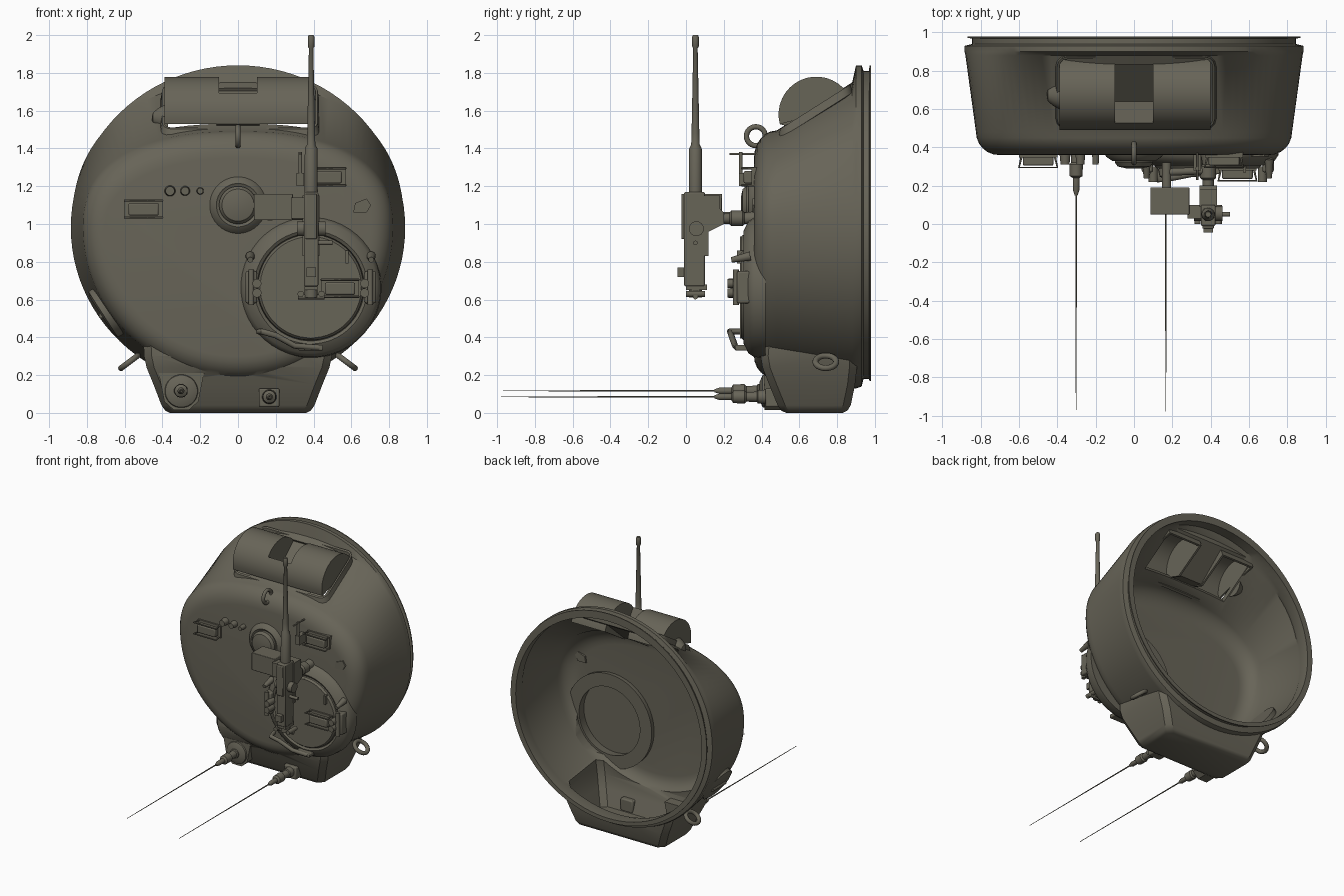
import bpy, bmesh, math
from mathutils import Vector

if "Cube" in bpy.data.objects:
    bpy.data.objects.remove(bpy.data.objects["Cube"], do_unlink=True)

olive = bpy.data.materials.new("olive drab")
olive.use_nodes = True
COLOUR = (0.137, 0.128, 0.097, 1)
olive.diffuse_color = COLOUR
olive.node_tree.nodes["Principled BSDF"].inputs["Base Color"].default_value = COLOUR


def finish(ob, angle=35):
    ob.data.materials.clear()
    ob.data.materials.append(olive)
    bpy.ops.object.select_all(action="DESELECT")
    ob.select_set(True)
    bpy.context.view_layer.objects.active = ob
    bpy.ops.object.shade_smooth_by_angle(angle=math.radians(angle))
    return ob


def loft(name, rings, closed=False):
    """Skin a list of point rings; cap the ends unless the rings form a loop."""
    bm = bmesh.new()
    vs = [[bm.verts.new(p) for p in ring] for ring in rings]
    n = len(vs[0])
    pairs = list(zip(vs, vs[1:])) + ([(vs[-1], vs[0])] if closed else [])
    for a, b in pairs:
        for i in range(n):
            bm.faces.new((a[i], a[(i + 1) % n], b[(i + 1) % n], b[i]))
    if not closed:
        bm.faces.new(vs[0])
        bm.faces.new(vs[-1])
    bmesh.ops.recalc_face_normals(bm, faces=bm.faces)
    me = bpy.data.meshes.new(name)
    bm.to_mesh(me)
    bm.free()
    ob = bpy.data.objects.new(name, me)
    bpy.context.collection.objects.link(ob)
    return finish(ob)


def lathe(name, origin, axis, profile, seg=24, closed=False):
    """Turn (distance, radius) pairs round an axis."""
    q = Vector(axis).to_track_quat("Z", "Y")
    rings = []
    for d, r in profile:
        angles = [2 * math.pi * (i + 0.5) / seg for i in range(seg)]
        rings.append([Vector(origin) + q @ Vector((r * math.cos(a), r * math.sin(a), d)) for a in angles])
    return loft(name, rings, closed)


def rod(name, p0, p1, r, r1=None, seg=12):
    d = Vector(p1) - Vector(p0)
    return lathe(name, p0, d, [(0, r), (d.length, r if r1 is None else r1)], seg)


def prism(name, yz, x0, x1):
    return loft(name, [[(x, y, z) for y, z in yz] for x in (x0, x1)])


def box(name, x, y, z, bevel=0.0, tilt=0.0):
    """Box from (low, high) ranges."""
    bpy.ops.mesh.primitive_cube_add(size=1, location=[sum(r) / 2 for r in (x, y, z)], rotation=(tilt, 0, 0))
    ob = bpy.context.object
    ob.name = name
    ob.scale = [r[1] - r[0] for r in (x, y, z)]
    bpy.ops.object.transform_apply(location=False, rotation=False, scale=True)
    if bevel:
        m = ob.modifiers.new("bevel", "BEVEL")
        m.width, m.segments = bevel, 2
    return finish(ob)


def tube(name, pts, r):
    cu = bpy.data.curves.new(name, "CURVE")
    cu.dimensions, cu.bevel_depth, cu.bevel_resolution = "3D", r, 2
    cu.use_fill_caps = True
    sp = cu.splines.new("POLY")
    sp.points.add(len(pts) - 1)
    for p, c in zip(sp.points, pts):
        p.co = (*c, 1)
    ob = bpy.data.objects.new(name, cu)
    bpy.context.collection.objects.link(ob)
    bpy.ops.object.select_all(action="DESELECT")
    ob.select_set(True)
    bpy.context.view_layer.objects.active = ob
    bpy.ops.object.convert(target="MESH")
    return finish(bpy.context.object, 60)


def ring(name, centre, axis, major, minor):
    q = Vector(axis).to_track_quat("Z", "Y")
    bpy.ops.mesh.primitive_torus_add(location=centre, rotation=q.to_euler(), major_radius=major,
                                     minor_radius=minor, major_segments=24, minor_segments=10)
    bpy.context.object.name = name
    return finish(bpy.context.object, 60)


def boolean(target, tool, op):
    m = target.modifiers.new(op, "BOOLEAN")
    m.object, m.operation, m.solver = tool, op, "EXACT"
    bpy.context.view_layer.objects.active = target
    bpy.ops.object.modifier_apply(modifier=m.name)
    bpy.data.objects.remove(tool, do_unlink=True)


# Turret body: round sections, flattened towards the sloped front
def section(y, rx, top, bottom, power=2.0, seg=96):
    pts, zc = [], 0.98
    for i in range(seg):
        a = 2 * math.pi * i / seg
        c, s = math.cos(a), math.sin(a)
        e = 2 / power if s > 0 else 1
        h = top - zc if s > 0 else zc - bottom
        pts.append((rx * math.copysign(abs(c) ** e, c), y, zc + h * math.copysign(abs(s) ** e, s)))
    return pts


def rounded_edge(y, depth, rx, top, bottom, inset):
    """Quarter-round from the flat roof to the side wall."""
    out = []
    for k in range(7):
        t = math.radians(15 * k)
        d = inset * (1 - math.sin(t))
        out.append((y + depth * (1 - math.cos(t)), rx - d, top - d * 1.2, bottom + d, 2.2 + 0.2 * k / 6))
    return out


outer = rounded_edge(0.36, 0.12, 0.825, 1.495, 0.18, 0.12) + [
    (0.88, 0.88, 1.75, 0.13, 2.3), (0.90, 0.885, 1.84, 0.13), (0.93, 0.885, 1.84, 0.14), (0.94, 0.845, 1.81, 0.18),
    (0.968, 0.845, 1.81, 0.18), (0.972, 0.87, 1.84, 0.17), (0.98, 0.87, 1.84, 0.17)]
inner = rounded_edge(0.385, 0.12, 0.79, 1.46, 0.215, 0.12) + [
    (0.86, 0.84, 1.71, 0.19, 2.3), (0.90, 0.825, 1.78, 0.20), (1.05, 0.825, 1.78, 0.20)]


# Bustle: tapered block lofted upwards with clipped corners
def bustle_ring(z, hx, y0, y1, c=0.04):
    return [(-hx, y0 + c, z), (-hx + c, y0, z), (hx - c, y0, z), (hx, y0 + c, z),
            (hx, y1 - c, z), (hx - c, y1, z), (-hx + c, y1, z), (-hx, y1 - c, z)]


turret = loft("turret_body", [section(*s) for s in outer])
boolean(turret, loft("bustle", [bustle_ring(*s) for s in (
    (0.0, 0.36, 0.53, 0.83), (0.012, 0.385, 0.505, 0.855), (0.04, 0.405, 0.485, 0.872), (0.15, 0.447, 0.44, 0.895),
    (0.24, 0.484, 0.405, 0.905), (0.30, 0.497, 0.395, 0.905), (0.36, 0.50, 0.40, 0.905), (0.45, 0.50, 0.45, 0.905))]), "UNION")
boolean(turret, loft("cavity", [section(*s) for s in inner]), "DIFFERENCE")
boolean(turret, loft("bustle_cavity", [bustle_ring(*s) for s in (
    (0.03, 0.37, 0.52, 0.84), (0.15, 0.415, 0.475, 0.865), (0.24, 0.45, 0.44, 0.87), (0.42, 0.465, 0.45, 0.87))]), "DIFFERENCE")
CX, CZ = 0.385, 0.665
boolean(turret, rod("hatch_hole", (CX, 0.2, CZ), (CX, 0.5, CZ), 0.285, seg=48), "DIFFERENCE")
SLOPE = math.atan(0.63)
boolean(turret, box("gun_hole", (-0.37, 0.38), (0.51, 0.86), (1.5, 1.75), tilt=SLOPE), "DIFFERENCE")
finish(turret, 40)


# Gun shield: two hollow drum halves with a deep V slot between them
def arc(r, start=195, stop=14):
    return [(0.69 + r * math.cos(math.radians(a)), 1.58 + r * math.sin(math.radians(a))) for a in range(start, stop, -10)]


for side, end, cheek in (("right", -0.39, -0.1), ("left", 0.40, 0.1)):
    s = 0.015 if end > 0 else -0.015
    prism("shield_drum_" + side, arc(0.2) + arc(0.185)[::-1], end, cheek)
    prism("shield_end_" + side, arc(0.197), end - s, end)
    prism("shield_cheek_" + side, arc(0.197) + [(0.64, 1.48)], cheek, cheek + s)
prism("shield_slot", arc(0.2, 195, 144) + [(0.64, 1.52), (0.85, 1.71), (0.87, 1.69), (0.64, 1.49), (0.53, 1.52)], -0.1, 0.1)


# Raised frame lying on the slope
def frame_loop(grow, lift):
    pts = []
    for sx, sy, start in ((1, 1, 0), (-1, 1, 90), (-1, -1, 180), (1, -1, 270)):
        for a in (0, 30, 60, 90):
            t, r = math.radians(start + a), 0.04 + grow
            y = 0.685 + sy * 0.135 + r * math.sin(t)
            pts.append((0.01 + sx * 0.36 + r * math.cos(t), y, 1.485 + (y - 0.47) * 0.634 + lift))
    return pts


loft("shield_frame", [frame_loop(g, h) for g, h in ((0.0, 0.0), (0.012, 0.0), (0.02, -0.05), (0.0, -0.055))], True)
lathe("sight_port", (-0.38, 0.67, 1.56), (-1, 0, 0), [(0, 0.075), (0.04, 0.055), (0.07, 0.03), (0.075, 0.01)])

# Roof fittings
lathe("ventilator_collar", (0, 0.37, 1.1), (0, -1, 0), [(0, 0.155), (0.02, 0.145), (0.04, 0.115), (0.03, 0.1)], 36)
lathe("ventilator_dome", (0, 0.37, 1.1), (0, -1, 0), [(0, 0.1), (0.05, 0.1), (0.07, 0.085), (0.08, 0.04)], 36)
ring("front_lifting_eye", (0, 0.37, 1.465), (1, 0, 0), 0.05, 0.014)
for k, (x, r) in enumerate(((-0.36, 0.03), (-0.28, 0.027), (-0.2, 0.02))):
    rod(f"roof_plug_{k}", (x, 0.37, 1.175), (x, 0.31, 1.175), r, r * 0.8)
bracket = [(0.61, 1.06), (0.68, 1.06), (0.705, 1.1), (0.68, 1.135), (0.62, 1.11)]
loft("roof_lug", [[(x, y, z) for x, z in bracket] for y in (0.40, 0.352)])
for sx in (-1, 1):
    side = "left" if sx > 0 else "right"
    ring("rear_lifting_eye_" + side, (sx * 0.575, 0.74, 0.27), (sx * 0.6, 0, 0.8), 0.055, 0.016)
out = Vector((-0.84, 0, -0.54))
lathe("side_port", Vector((0, 0.62, 0.98)) + out * 0.78, out, [(0, 0.15), (0.07, 0.145), (0.08, 0.12)], 20)
tube("side_port_hinge", [Vector((0, y, 0.98)) + out * 0.86 for y in (0.54, 0.70)], 0.015)


# Periscopes with wire guards
def periscope(tag, x, z, y):
    box("periscope_head_" + tag, (x - 0.08, x + 0.08), (y - 0.055, y + 0.02), (z - 0.035, z + 0.03), 0.008)
    box("periscope_base_" + tag, (x - 0.1, x + 0.1), (y - 0.012, y + 0.02), (z - 0.05, z + 0.05))
    for dz in (-0.045, 0.045):
        tube(f"periscope_guard_{tag}_{dz > 0}", [(x - 0.085, y, z + dz), (x - 0.1, y - 0.065, z + dz),
                                               (x + 0.1, y - 0.065, z + dz), (x + 0.085, y, z + dz)], 0.006)


periscope("gunner", -0.5, 1.08, 0.36)
periscope("loader", 0.47, 1.25, 0.36)
periscope("hatch", 0.54, 0.66, 0.29)

# Cupola, hatch and hinges
lathe("cupola_ring", (CX, 0, CZ), (0, 1, 0), [(0.42, 0.375), (0.36, 0.37), (0.33, 0.35), (0.305, 0.30),
                                              (0.315, 0.284), (0.42, 0.27), (0.42, 0.30)], 48, True)
lathe("hatch", (CX, 0, CZ), (0, 1, 0), [(0.345, 0.282), (0.305, 0.28), (0.29, 0.268)], 48)
box("hatch_seam", (CX - 0.004, CX + 0.004), (0.286, 0.30), (CZ - 0.27, CZ + 0.27))
for sx in (-1, 1):
    side = "left" if sx > 0 else "right"
    x = CX + sx * 0.315
    box("hinge_" + side, (x - 0.03, x + 0.03), (0.27, 0.35), (0.58, 0.75), 0.01)
    rod("hinge_pin_" + side, (x, 0.265, 0.57), (x, 0.265, 0.76), 0.016)
    x = CX + sx * 0.285
    for z in (0.635, 0.685):
        rod(f"hinge_spring_{side}_{z}", (x, 0.30, z), (x, 0.22, z), 0.024)
    rod("hatch_stop_" + side, (CX + sx * 0.32, 0.34, 0.83), (CX + sx * 0.32, 0.24, 0.81), 0.025, 0.015)
tube("hatch_handle", [(0.11, 0.30, 0.43), (0.13, 0.23, 0.43), (0.20, 0.24, 0.41), (0.30, 0.26, 0.355), (0.43, 0.27, 0.345)], 0.016)
box("hatch_latch", (0.32, 0.45), (0.26, 0.34), (0.33, 0.36), 0.006)
box("hatch_grip", (0.57, 0.585), (0.27, 0.31), (0.79, 0.86))
rod("sight_vane_post", (0.33, 0.29, 1.2), (0.33, 0.29, 1.38), 0.01)
rod("sight_vane_foot", (0.33, 0.23, 1.37), (0.33, 0.37, 1.37), 0.006)
box("sight_vane_base", (0.31, 0.35), (0.28, 0.37), (1.2, 1.27))

# Machine gun pointing up the z axis
GX, GY = 0.387, 0.05
lathe("gun_barrel", (GX, GY, 0), (0, 0, 1), [(1.17, 0.036), (1.4, 0.034), (1.42, 0.023), (1.48, 0.021), (1.93, 0.012),
                                            (1.94, 0.018), (1.99, 0.018), (2.0, 0.014)], 16)
box("gun_receiver", (GX - 0.038, GX + 0.038), (-0.01, 0.10), (0.67, 1.17), 0.008)
box("gun_cover", (GX - 0.03, GX + 0.03), (-0.025, 0.01), (0.92, 1.16), 0.006)
box("gun_rear_sight", (GX - 0.025, GX + 0.025), (-0.045, 0.0), (0.72, 0.77))
box("gun_back_plate", (GX - 0.035, GX + 0.035), (0.0, 0.11), (0.65, 0.68))
for dx in (-0.055, 0.055):
    rod(f"gun_grip_{dx > 0}", (GX + dx, 0.0, 0.63), (GX + dx, 0.10, 0.63), 0.017)
rod("gun_grip_bar", (GX - 0.07, GY, 0.615), (GX + 0.07, GY, 0.615), 0.014)
rod("gun_buffer", (GX, GY, 0.61), (GX, GY, 0.67), 0.035)
rod("gun_charging_handle", (GX, 0.05, 0.9), (0.5, 0.05, 0.9), 0.012)
prism("gun_cradle", [(0.09, 0.83), (0.12, 0.83), (0.12, 0.96), (0.2, 1.0), (0.2, 1.06), (0.18, 1.08), (0.18, 1.15), (0.09, 1.15)],
      GX - 0.045, GX + 0.045)
rod("gun_trunnion", (GX - 0.075, 0.055, 0.975), (GX + 0.075, 0.055, 0.975), 0.04)
lathe("gun_pintle", (GX, 0.17, 1.03), (0, 1, 0), [(0, 0.03), (0.06, 0.03), (0.07, 0.042), (0.13, 0.042), (0.14, 0.03), (0.2, 0.04)], 16)
box("ammunition_box", (0.085, 0.29), (0.05, 0.19), (1.02, 1.16), 0.004)
box("ammunition_tray", (0.28, 0.36), (0.03, 0.10), (1.03, 1.14))
rod("ammunition_bracket", (0.17, 0.17, 1.04), (0.17, 0.32, 1.04), 0.025)
rod("bracket_arm", (0.16, 0.27, 1.04), (0.4, 0.28, 1.04), 0.02)

# Aerials on the bustle
plate = [(-0.42, 0.21), (-0.18, 0.21), (-0.21, 0.06), (-0.26, 0.015), (-0.34, 0.015), (-0.39, 0.06)]
loft("aerial_plate", [[(x, y, z) for x, z in plate] for y in (0.53, 0.415)])
lathe("aerial_cone", (-0.3, 0.42, 0.115), (0, -1, 0), [(0, 0.09), (0.015, 0.085), (0.03, 0.05)])
box("aerial_block", (0.11, 0.22), (0.42, 0.52), (0.03, 0.13), 0.01)
for side, x, z, tip in (("right", -0.302, 0.117, 1.39), ("left", 0.166, 0.085, 1.40)):
    lathe("aerial_base_" + side, (x, 0.44, z), (0, -1, 0), [(0, 0.04), (0.06, 0.036), (0.065, 0.028), (0.12, 0.026), (0.13, 0.036),
                                                         (0.19, 0.034), (0.2, 0.018), (0.26, 0.018), (0.29, 0.008)], 16)
    rod("aerial_whip_" + side, (x, 0.16, z), (x, 0.42 - tip, z), 0.005, 0.002, 8)
